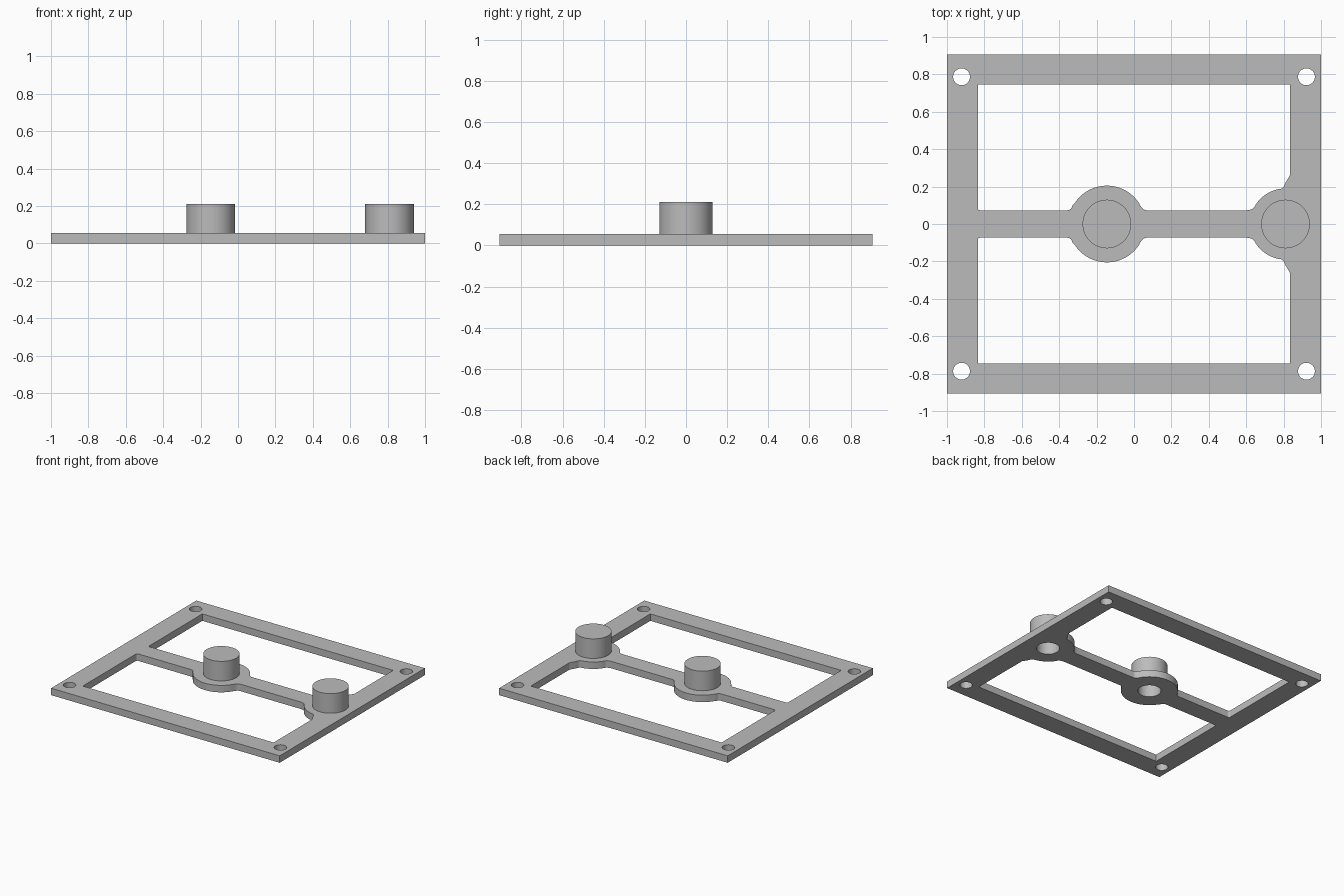
import bpy, bmesh
from math import sin, cos, pi, radians
from mathutils import Matrix, Vector

cube = bpy.data.objects.get("Cube")
if cube:
    bpy.data.objects.remove(cube, do_unlink=True)

# Single grey finish
grey = bpy.data.materials.new("plain grey")
grey.use_nodes = True
colour = (0.5, 0.5, 0.5, 1)
grey.diffuse_color = colour
grey.node_tree.nodes["Principled BSDF"].inputs["Base Color"].default_value = colour

HALF_X, HALF_Y = 1.0, 0.907
IN_X, IN_Y = 0.835, 0.747
THICK, TOP = 0.055, 0.21
BAR = 0.073
MID_X, SIDE_X = -0.145, 0.81
POST_R, BORE_R = 0.13, 0.083


def arc(cx, cy, r, start, end, steps=16):
    """Points along a circular arc, angles in degrees."""
    angles = [radians(start + (end - start) * i / steps) for i in range(steps + 1)]
    return [(cx + r * cos(a), cy + r * sin(a)) for a in angles]


def circle(cx, cy, r, n=48):
    return arc(cx, cy, r, 0, 360, n)[:-1]


def blend(a, corner, b, steps=5):
    """Soft fillet between two points, pulled toward a corner."""
    a, c, b = Vector(a), Vector(corner), Vector(b)
    ts = [i / steps for i in range(steps + 1)]
    return [tuple(a * (1 - t) ** 2 + c * 2 * t * (1 - t) + b * t * t) for t in ts]


def finish(obj):
    obj.data.materials.clear()
    obj.data.materials.append(grey)
    bpy.ops.object.select_all(action="DESELECT")
    obj.select_set(True)
    bpy.context.view_layer.objects.active = obj
    bpy.ops.object.shade_smooth_by_angle(angle=radians(30))


# Outline of one opening: frame corners, side pad, bar, middle pad, bar end
side_arc = arc(SIDE_X, 0, 0.19, 97, 147)
mid_arc = arc(MID_X, 0, 0.205, 33, 147, 28)
window = [(-IN_X, IN_Y), (IN_X, IN_Y), (IN_X, 0.262)]
window += blend((0.81, 0.222), (0.803, 0.195), side_arc[0])
window += side_arc[1:]
window += blend((0.645, 0.093), (0.632, BAR), (0.595, BAR))
window += blend((0.07, BAR), (0.045, BAR), mid_arc[0])
window += mid_arc[1:]
window += blend((-0.33, 0.098), (-0.335, BAR), (-0.36, BAR))
window += blend((-IN_X + 0.015, BAR), (-IN_X, BAR), (-IN_X, BAR + 0.015))

# All loops of the plate: rim, two mirrored openings, screw holes, post bores
loops = [[(-HALF_X, -HALF_Y), (HALF_X, -HALF_Y), (HALF_X, HALF_Y), (-HALF_X, HALF_Y)]]
loops += [window, [(x, -y) for x, y in window]]
loops += [circle(sx * 0.922, sy * 0.787, 0.045) for sx in (-1, 1) for sy in (-1, 1)]
loops += [circle(x, 0, BORE_R) for x in (MID_X, SIDE_X)]

# Frame plate: filled flat outline, extruded
curve = bpy.data.curves.new("frame_plate", "CURVE")
curve.dimensions = "2D"
curve.fill_mode = "BOTH"
curve.extrude = THICK / 2
for pts in loops:
    spline = curve.splines.new("POLY")
    spline.points.add(len(pts) - 1)
    for point, (x, y) in zip(spline.points, pts):
        point.co = (x, y, 0, 1)
    spline.use_cyclic_u = True
source = bpy.data.objects.new("frame_outline", curve)
bpy.context.collection.objects.link(source)
bpy.context.view_layer.update()
graph = bpy.context.evaluated_depsgraph_get()
mesh = bpy.data.meshes.new_from_object(source.evaluated_get(graph))
bpy.data.objects.remove(source, do_unlink=True)
bm = bmesh.new()
bm.from_mesh(mesh)
bmesh.ops.translate(bm, verts=bm.verts, vec=(0, 0, THICK / 2))
bmesh.ops.remove_doubles(bm, verts=bm.verts, dist=0.0001)
bmesh.ops.recalc_face_normals(bm, faces=bm.faces)
bm.to_mesh(mesh)
bm.free()
plate = bpy.data.objects.new("frame_plate", mesh)
bpy.context.collection.objects.link(plate)
finish(plate)


# Round posts, bored from below
def post(name, x):
    bm = bmesh.new()
    profile = [(BORE_R, THICK), (POST_R, THICK), (POST_R, TOP), (0, TOP)]
    bore = [(0, TOP - 0.04), (BORE_R, TOP - 0.04), (BORE_R, THICK)]
    verts = [bm.verts.new((r, 0, z)) for r, z in profile + bore]
    edges = [bm.edges.new(pair) for pair in zip(verts, verts[1:])
             if pair[0].co.x + pair[1].co.x > 0]
    bmesh.ops.spin(bm, geom=verts + edges, cent=(0, 0, 0), axis=(0, 0, 1),
                   angle=2 * pi, steps=48)
    bmesh.ops.remove_doubles(bm, verts=bm.verts, dist=0.0001)
    bmesh.ops.recalc_face_normals(bm, faces=bm.faces)
    bmesh.ops.transform(bm, matrix=Matrix.Translation((x, 0, 0)), verts=bm.verts)
    me = bpy.data.meshes.new(name)
    bm.to_mesh(me)
    bm.free()
    obj = bpy.data.objects.new(name, me)
    bpy.context.collection.objects.link(obj)
    finish(obj)


post("middle_post", MID_X)
post("side_post", SIDE_X)
